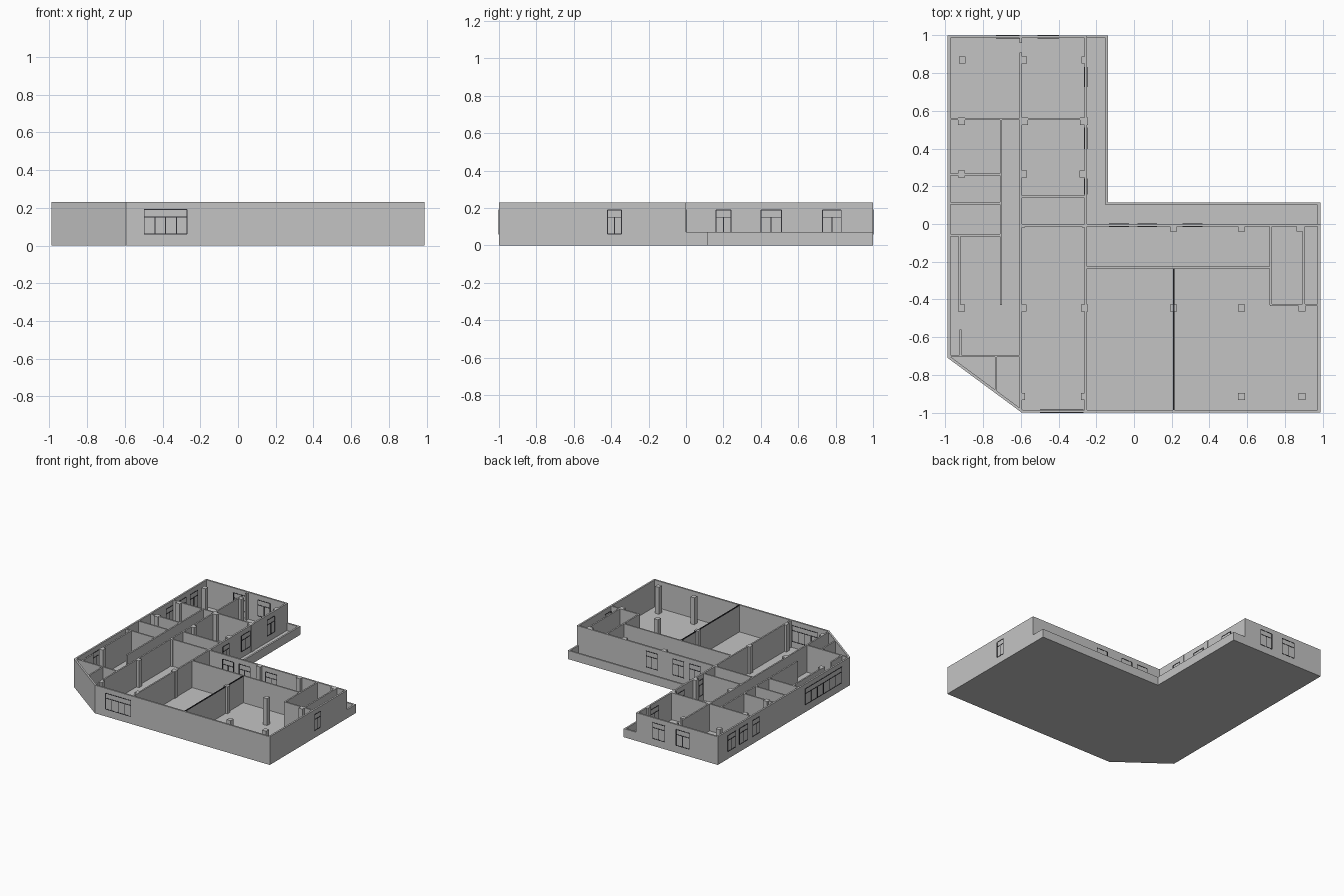
import bpy, bmesh, math
from mathutils import Vector

if "Cube" in bpy.data.objects:
    bpy.data.objects.remove(bpy.data.objects["Cube"])

H, T, LOW, FLOOR = 0.23, 0.014, 0.07, 0.01


def material(name, c):
    m = bpy.data.materials.new(name)
    m.diffuse_color = (*c, 1)
    m.use_nodes = True
    m.node_tree.nodes["Principled BSDF"].inputs["Base Color"].default_value = m.diffuse_color
    return m


GREY = material("plaster grey", (0.55, 0.55, 0.55))
DARK = material("frame charcoal", (0.03, 0.03, 0.035))


def finish(bm, name, mat):
    bmesh.ops.recalc_face_normals(bm, faces=bm.faces)
    me = bpy.data.meshes.new(name)
    bm.to_mesh(me)
    bm.free()
    me.materials.append(mat)
    ob = bpy.data.objects.new(name, me)
    bpy.context.collection.objects.link(ob)
    return ob


def add_box(bm, x0, x1, y0, y1, z0, z1):
    vs = bmesh.ops.create_cube(bm, size=1)["verts"]
    for v in vs:
        v.co = Vector(((x0, x1)[v.co.x > 0], (y0, y1)[v.co.y > 0], (z0, z1)[v.co.z > 0]))


def add_wall(bm, x0, y0, x1, y1, t=0.012, z0=0.002, z1=H):
    # axis-aligned wall centred on its line
    h = t / 2
    if x0 == x1:
        add_box(bm, x0 - h, x0 + h, min(y0, y1), max(y0, y1), z0, z1)
    else:
        add_box(bm, min(x0, x1), max(x0, x1), y0 - h, y0 + h, z0, z1)


def inset(pts, d):
    # mitred inward offset of a clockwise outline
    out, n = [], len(pts)
    for i in range(n):
        p = Vector(pts[i])
        a = (p - Vector(pts[i - 1])).normalized()
        b = (Vector(pts[(i + 1) % n]) - p).normalized()
        na, nb = Vector((a.y, -a.x)), Vector((b.y, -b.x))
        out.append(p + (na + nb) * (d / (1 + na.dot(nb))))
    return out


# floor slab under rooms and terrace
X0, X1 = -0.9875, 0.9875
slab = [(X0, 1), (-0.137, 1), (-0.137, 0.115), (X1, 0.115), (X1, -1), (-0.595, -1), (X0, -0.71)]
bm = bmesh.new()
f = bm.faces.new([bm.verts.new((x, y, 0)) for x, y in slab])
g = bmesh.ops.extrude_face_region(bm, geom=[f])
for v in g["geom"]:
    if isinstance(v, bmesh.types.BMVert):
        v.co.z = FLOOR
finish(bm, "floor_slab", GREY)

# outer wall ring, full height
ring = [(X0, 1), (-0.249, 1), (-0.249, 0), (X1, 0), (X1, -1), (-0.595, -1), (X0, -0.71)]
inner = inset(ring, T)
bm = bmesh.new()
lay = [[bm.verts.new((p[0], p[1], z)) for p in ps] for ps in (ring, inner) for z in (0, H)]
ob_, ot, ib, it = lay
n = len(ring)
for i in range(n):
    j = (i + 1) % n
    for a, b in ((ob_, ot), (ot, it), (it, ib), (ib, ob_)):
        bm.faces.new((a[i], a[j], b[j], b[i]))
finish(bm, "outer_walls", GREY)

# low terrace parapet
bm = bmesh.new()
h = T / 2
for x0, y0, x1, y1 in ((-0.249, 1 - h, -0.137, 1 - h), (-0.137 - h, 1, -0.137 - h, 0.115 - T),
                       (-0.137 - T, 0.115 - h, X1, 0.115 - h), (X1 - h, 0.115, X1 - h, 0)):
    add_wall(bm, x0, y0, x1, y1, T, 0, LOW)
finish(bm, "terrace_parapet", GREY)

# interior partitions
bm = bmesh.new()
L, C, R = -0.98, -0.601, -0.256
for w in ((C, 0.99, C, 0.96), (C, 0.91, C, -0.99), (R, 0, R, -0.99),
          (L, 0.556, R, 0.556), (L, 0.263, -0.705, 0.263), (L, 0.11, -0.705, 0.11),
          (L, -0.06, -0.705, -0.06), (-0.705, 0.556, -0.705, -0.43),
          (-0.925, -0.06, -0.925, -0.43), (-0.92, -0.56, -0.92, -0.70),
          (L, -0.70, C, -0.70), (-0.732, -0.70, -0.732, -0.885),
          (C, 0.145, R, 0.145), (C, -0.007, R, -0.007),
          (R, -0.23, 0.725, -0.23), (0.725, 0, 0.725, -0.43),
          (0.72, -0.43, 0.98, -0.43), (0.9, 0, 0.9, -0.43)):
    add_wall(bm, *w)
finish(bm, "interior_walls", GREY)

# thin folding partition with dark top rail
bm = bmesh.new()
add_wall(bm, 0.21, -0.23, 0.21, -0.99, 0.006, 0.002, H - 0.008)
finish(bm, "folding_partition", GREY)
bm = bmesh.new()
add_wall(bm, 0.21, -0.23, 0.21, -0.99, 0.007, H - 0.008, H)
finish(bm, "partition_rail", DARK)

# structural columns
bm = bmesh.new()
for x, y in ((-0.91, 0.87), (-0.58, 0.87), (-0.265, 0.87), (-0.915, 0.545), (-0.582, 0.545),
             (-0.265, 0.545), (-0.915, 0.265), (-0.588, 0.265), (-0.268, 0.265), (-0.59, 0.0),
             (-0.262, 0.0), (0.21, -0.02), (0.57, -0.02), (0.88, -0.02), (-0.915, -0.445),
             (-0.588, -0.445), (-0.262, -0.445), (0.21, -0.445), (0.57, -0.445), (0.89, -0.445),
             (-0.59, -0.915), (-0.268, -0.915), (0.57, -0.915), (0.89, -0.915)):
    s = 0.02 if -0.9 < x < -0.2 and y != -0.445 else 0.018
    s = 0.013 if -0.6 < x < -0.26 and y in (0.0, -0.915, 0.87) else s
    add_box(bm, x - s, x + s, min(y, 0.98) - 0.019, min(y - 0.0, -0.02 if y == 0 else 1) + 0.019, 0.002, H)
finish(bm, "columns", GREY)

# window frames: (axis the wall faces, wall centre, start, end, mullions)
B = 0.0025


def window(name, axis, at, a, b, mullions, z0=0.06, z1=0.19, mid=0.15):
    bm = bmesh.new()
    d = T / 2 + 0.002

    def bar(s0, s1, u0, u1):
        if axis == "y":
            add_box(bm, s0, s1, at - d, at + d, u0, u1)
        else:
            add_box(bm, at - d, at + d, s0, s1, u0, u1)
    for z in (z0, mid, z1):
        bar(a, b, z - B, z + B)
    for s in (a, b):
        bar(s - B, s + B, z0, z1)
    for k in range(1, mullions + 1):
        s = a + (b - a) * k / (mullions + 1)
        bar(s - B, s + B, z0, mid)
    finish(bm, name, DARK)


h = T / 2
groups = {
    "front_window": ("y", -1 + h, [(-0.497, -0.27, 3)]),
    "right_window": ("x", X1 - h, [(-0.42, -0.345, 1)]),
    "terrace_side_window": ("x", -0.249 - h, [(0.16, 0.24, 1), (0.40, 0.51, 1), (0.73, 0.83, 1)]),
    "terrace_back_window": ("y", -h, [(0.26, 0.36, 1), (0.02, 0.12, 1), (-0.13, -0.03, 1)]),
    "back_window": ("y", 1 - h, [(-0.51, -0.40, 1), (-0.73, -0.61, 1)]),
    "left_window": ("x", X0 + h, [(0.77, 0.87, 1), (0.615, 0.72, 1), (0.46, 0.55, 1), (-0.60, -0.13, 5)]),
}
for name, (axis, at, spans) in groups.items():
    for i, (a, b, m) in enumerate(spans):
        window(f"{name}_{i + 1}", axis, at, a, b, m)
